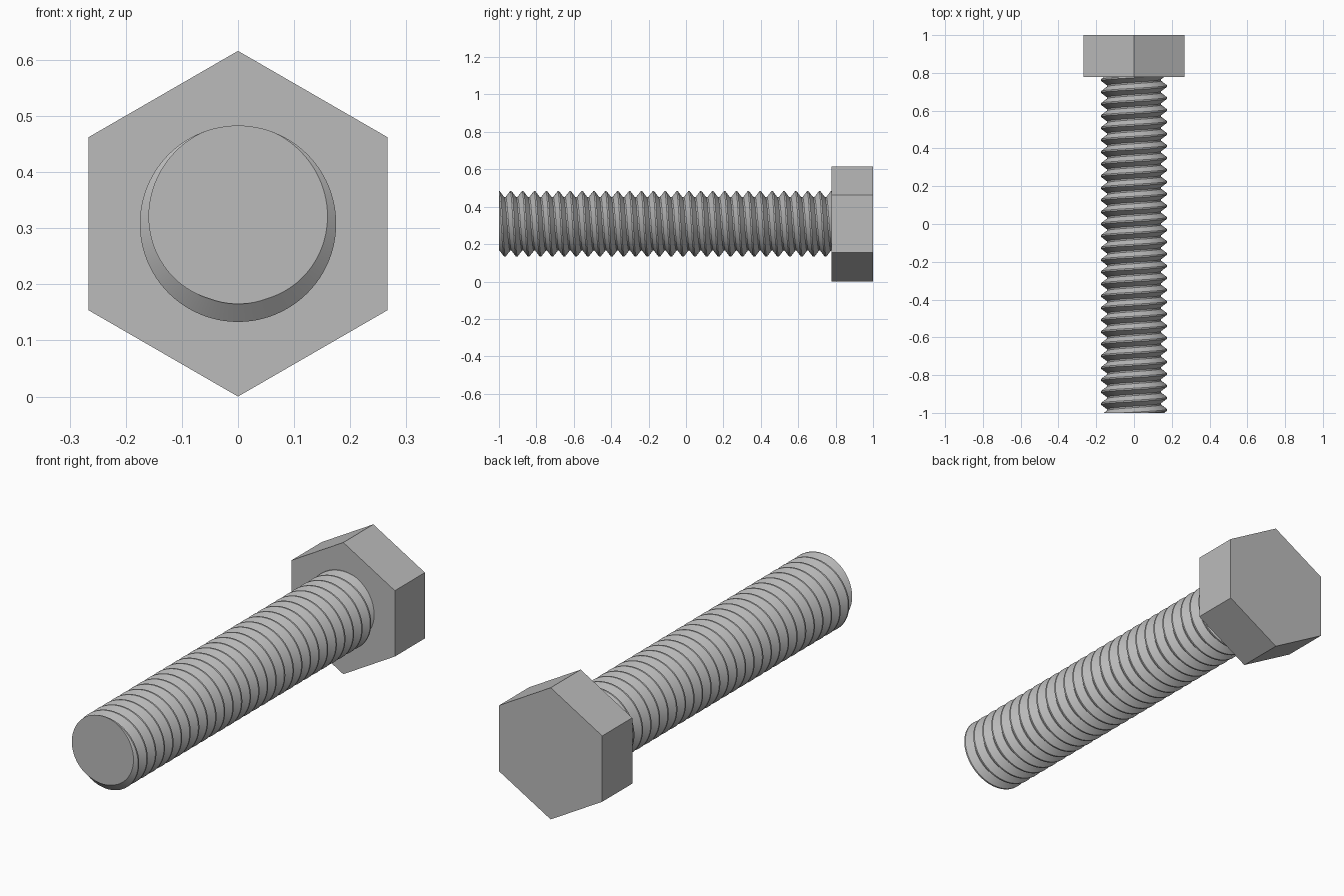
import bpy, bmesh, math
from mathutils import Matrix, Vector

cube = bpy.data.objects.get("Cube")
if cube:
    bpy.data.objects.remove(cube, do_unlink=True)

# Key dimensions
AXIS_Z = 0.308
TIP, HEAD_START, HEAD_END = -1.0, 0.778, 1.0
HEAD_R = 0.308
CREST_R, ROOT_R = 0.175, 0.143
PITCH = 0.0635
SIDES = 96

steel = bpy.data.materials.new("grey_steel")
steel.use_nodes = True
GREY = (0.5, 0.5, 0.5, 1)
steel.diffuse_color = GREY
steel.node_tree.nodes["Principled BSDF"].inputs["Base Color"].default_value = GREY


def add_object(name, bm):
    bmesh.ops.recalc_face_normals(bm, faces=bm.faces)
    mesh = bpy.data.meshes.new(name)
    bm.to_mesh(mesh)
    bm.free()
    mesh.materials.append(steel)
    obj = bpy.data.objects.new(name, mesh)
    bpy.context.collection.objects.link(obj)
    return obj


# Hexagonal head, one corner up
bm = bmesh.new()
bmesh.ops.create_cone(bm, cap_ends=True, segments=6, radius1=HEAD_R,
                      radius2=HEAD_R, depth=HEAD_END - HEAD_START)
top = max(bm.verts, key=lambda v: v.co.y).co
spin = math.pi / 2 - math.atan2(top.y, top.x)
bm.transform(Matrix.Translation((0, (HEAD_START + HEAD_END) / 2, AXIS_Z))
             @ Matrix.Rotation(math.pi / 2, 4, "X")
             @ Matrix.Rotation(spin, 4, "Z"))
add_object("hex_head", bm)

# Thread profile over one pitch: (fraction of pitch, radius)
PROFILE = [(0, CREST_R), (0.06, CREST_R), (0.44, ROOT_R),
           (0.56, ROOT_R), (0.94, CREST_R), (1, CREST_R)]


def thread_radius(phase):
    phase %= 1
    for (a, ra), (b, rb) in zip(PROFILE, PROFILE[1:]):
        if phase <= b:
            return ra + (rb - ra) * (phase - a) / (b - a)


# Threaded shank: columns of profile points, shifted along the helix
bm = bmesh.new()
turns = int((HEAD_START - TIP) / PITCH) + 2
columns = []
for s in range(SIDES + 1):
    turn = s / SIDES
    angle = turn * math.tau
    column = []
    for t in range(-2, turns + 1):
        for frac, _ in PROFILE[1:-1]:
            y = TIP + (t + frac + turn) * PITCH
            y = min(max(y, TIP), HEAD_START)
            r = thread_radius((y - TIP) / PITCH - turn)
            column.append(bm.verts.new((r * math.sin(angle), y,
                                        AXIS_Z + r * math.cos(angle))))
    columns.append(column)
for left, right in zip(columns, columns[1:]):
    for i in range(len(left) - 1):
        bm.faces.new((left[i], left[i + 1], right[i + 1], right[i]))
bmesh.ops.remove_doubles(bm, verts=bm.verts, dist=1e-5)
bmesh.ops.dissolve_degenerate(bm, edges=bm.edges, dist=1e-6)

# Flat caps at the tip and under the head
for end in (TIP, HEAD_START):
    rim = [e for e in bm.edges if e.is_boundary
           and all(abs(v.co.y - end) < 1e-4 for v in e.verts)]
    bmesh.ops.holes_fill(bm, edges=rim, sides=0)
shank = add_object("threaded_shank", bm)

bpy.ops.object.select_all(action="DESELECT")
shank.select_set(True)
bpy.context.view_layer.objects.active = shank
bpy.ops.object.shade_smooth_by_angle(angle=math.radians(30))
